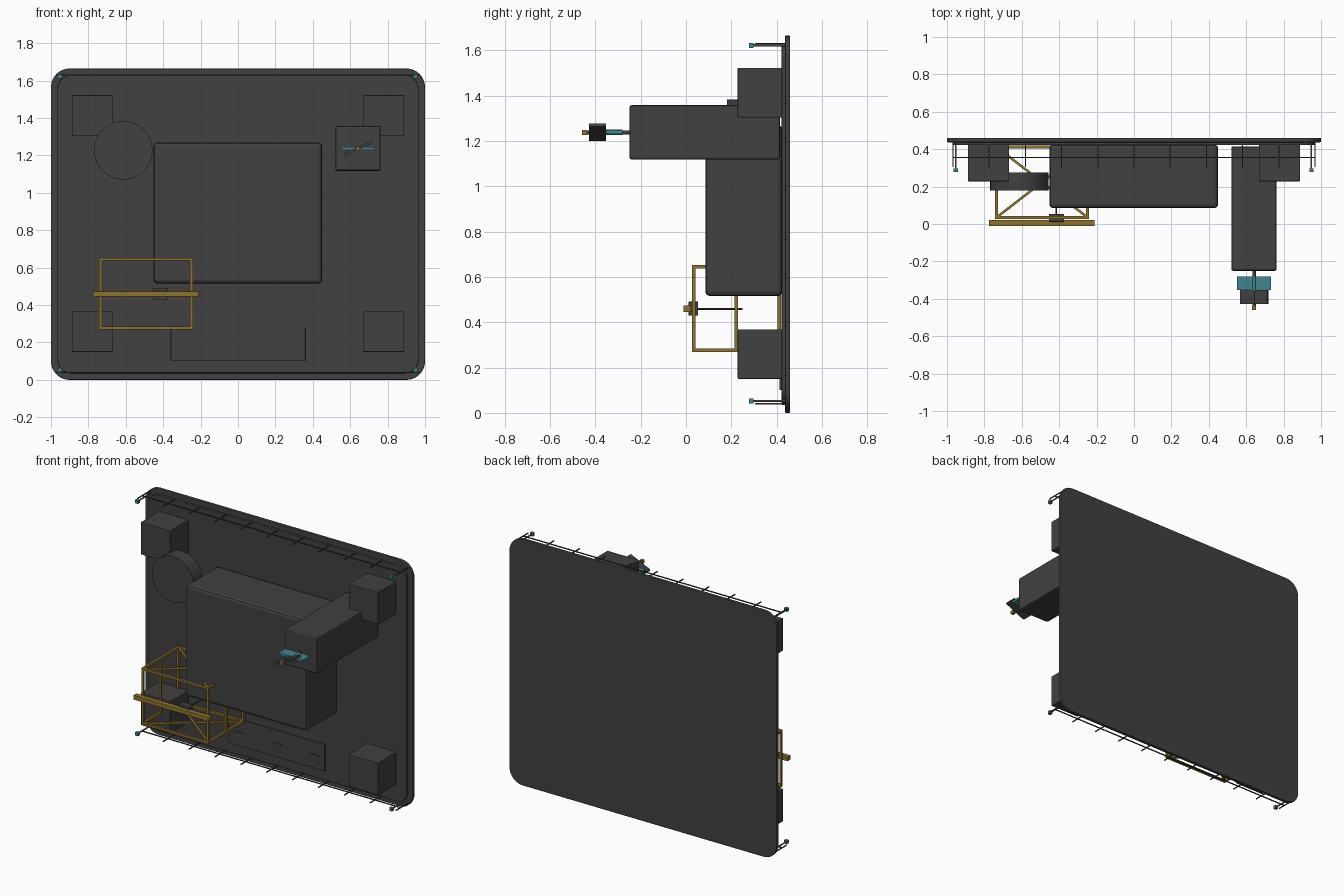
import bpy, bmesh, math
from mathutils import Vector, Matrix

if "Cube" in bpy.data.objects:
    bpy.data.objects.remove(bpy.data.objects["Cube"])


def material(name, r, g, b):
    m = bpy.data.materials.new(name)
    m.diffuse_color = (r, g, b, 1)
    m.use_nodes = True
    m.node_tree.nodes["Principled BSDF"].inputs["Base Color"].default_value = m.diffuse_color
    return m


DARK = material("charcoal", 0.052, 0.052, 0.052)
GOLD = material("dark gold", 0.27, 0.17, 0.025)
TEAL = material("teal", 0.05, 0.24, 0.28)
STEEL = material("steel grey", 0.2, 0.2, 0.2)


def finish(name, bm, mat, bevel=0, segments=2):
    bmesh.ops.recalc_face_normals(bm, faces=bm.faces)
    me = bpy.data.meshes.new(name)
    bm.to_mesh(me)
    bm.free()
    ob = bpy.data.objects.new(name, me)
    bpy.context.collection.objects.link(ob)
    me.materials.append(mat)
    if bevel:
        mod = ob.modifiers.new("bevel", "BEVEL")
        mod.width = bevel
        mod.segments = segments
        mod.limit_method = "ANGLE"
    return ob


def box(name, x, y, z, mat, bevel=0, tilt=0):
    """Box from (min, max) ranges, optionally tilted about y."""
    bm = bmesh.new()
    c = Vector([(r[0] + r[1]) / 2 for r in (x, y, z)])
    s = [r[1] - r[0] for r in (x, y, z)]
    bmesh.ops.create_cube(bm, size=1, matrix=Matrix.Translation(c)
                          @ Matrix.Rotation(tilt, 4, "Y") @ Matrix.Diagonal((*s, 1)))
    return finish(name, bm, mat, bevel)


def bars(name, pairs, width, mat, sides=4):
    """Straight bars between point pairs, joined in one object."""
    bm = bmesh.new()
    for a, b in pairs:
        a, b = Vector(a), Vector(b)
        d = b - a
        m = Matrix.Translation((a + b) / 2) @ d.to_track_quat("Z", "Y").to_matrix().to_4x4()
        r = width / 2
        if sides == 4:
            m = m @ Matrix.Rotation(math.pi / 4, 4, "Z")
            r *= math.sqrt(2)
        bmesh.ops.create_cone(bm, cap_ends=True, segments=sides, radius1=r, radius2=r,
                              depth=d.length, matrix=m)
    return finish(name, bm, mat)


def rounded_plate(name, x, y, z, radius, mat, bevel):
    bm = bmesh.new()
    vs = []
    for cx, cz, start in ((x[1], z[1], 0), (x[0], z[1], 90), (x[0], z[0], 180), (x[1], z[0], 270)):
        sx = -1 if cx == x[1] else 1
        sz = -1 if cz == z[1] else 1
        for i in range(9):
            a = math.radians(start + i * 90 / 8)
            vs.append(bm.verts.new((cx + sx * radius + radius * math.cos(a), y[0],
                                    cz + sz * radius + radius * math.sin(a))))
    f = bm.faces.new(vs)
    g = bmesh.ops.extrude_face_region(bm, geom=[f])
    bmesh.ops.translate(bm, vec=(0, y[1] - y[0], 0),
                        verts=[v for v in g["geom"] if isinstance(v, bmesh.types.BMVert)])
    return finish(name, bm, mat, bevel)


# Back plate in two steps
rounded_plate("back_plate", (-1, 1), (0.437, 0.46), (0, 1.665), 0.1, DARK, 0.005)
rounded_plate("inner_plate", (-0.965, 0.965), (0.422, 0.44), (0.035, 1.63), 0.075, DARK, 0.003)

# Main housing, arm housing and corner blocks
box("main_housing", (-0.453, 0.45), (0.085, 0.425), (0.515, 1.27), DARK, 0.02)
box("arm_housing", (0.52, 0.763), (-0.25, 0.415), (1.118, 1.358), DARK, 0.01)
for sx in (-1, 1):
    for z0 in (0.15, 1.303):
        xs = sorted((sx * 0.667, sx * 0.888))
        box("corner_block", xs, (0.228, 0.425), (z0, z0 + 0.219), DARK, 0.004)

# Round drum beside the housing
drum = bars("drum", [((-0.613, 0.18, 1.227), (-0.613, 0.275, 1.227))], 0.312, DARK, 64)
bpy.context.view_layer.objects.active = drum
drum.select_set(True)
bpy.ops.object.shade_smooth_by_angle()

# Low access panel with slots
box("access_panel", (-0.36, 0.36), (0.412, 0.425), (0.1, 0.28), DARK, 0.004)
for x in (-0.285, 0, 0.285):
    box("panel_slot", (x - 0.035, x + 0.035), (0.408, 0.414), (0.185, 0.195), DARK)

# Gold open frame
X, Y, Z = (-0.735, -0.248), (0.035, 0.222, 0.412), (0.277, 0.645)
frame = [((x, y, Z[0]), (x, y, Z[1])) for x in X for y in Y]
frame += [((x, Y[0], z), (x, Y[2], z)) for x in X for z in Z]
frame += [((X[0] - 0.007, y, z), (X[1] + 0.007, y, z)) for y in (Y[0], Y[2]) for z in Z]
bars("gold_frame", frame, 0.015, GOLD)
braces = []
for z in Z:
    braces += [((X[0], Y[0], z), (X[1], Y[2], z)), ((X[1], Y[0], z), (X[0], Y[2], z))]
bars("frame_braces", braces, 0.013, GOLD)

# Crossbar with slider and rod
box("crossbar", (-0.775, -0.21), (-0.012, 0.022), (0.445, 0.474), GOLD, 0.002)
box("slider", (-0.455, -0.375), (0.012, 0.053), (0.429, 0.491), DARK, 0.002)
bars("slider_rod", [((-0.415, 0.04, 0.459), (-0.415, 0.25, 0.459))], 0.008, DARK, 8)

# Arm shaft, flat vane, tilted blade and hub
bars("shaft", [((0.642, -0.24, 1.238), (0.642, -0.445, 1.238))], 0.018, DARK, 12)
box("vane", (0.55, 0.733), (-0.353, -0.28), (1.23, 1.246), TEAL)
bars("shaft_sleeve", [((0.642, -0.28, 1.238), (0.642, -0.355, 1.238))], 0.024, TEAL, 12)
box("blade", (0.562, 0.722), (-0.428, -0.352), (1.231, 1.245), DARK, 0, math.radians(-24))
box("hub", (0.631, 0.653), (-0.46, -0.438), (1.227, 1.249), GOLD)

# Corner pins with teal tips
for x in (-0.953, 0.948):
    for z in (0.052, 1.622):
        bars("corner_pin", [((x, 0.29, z), (x, 0.437, z))], 0.01, STEEL, 8)
        box("pin_tip", (x - 0.011, x + 0.011), (0.277, 0.297), (z - 0.011, z + 0.011), TEAL)

# Thin rails on posts along top and bottom
for z in (0.04, 1.63):
    rail = [((-0.967, 0.356, z), (0.967, 0.356, z))]
    rail += [((-0.967 + i * 0.1934, 0.305, z), (-0.967 + i * 0.1934, 0.44, z)) for i in range(11)]
    bars("thin_rail", rail, 0.006, DARK)
